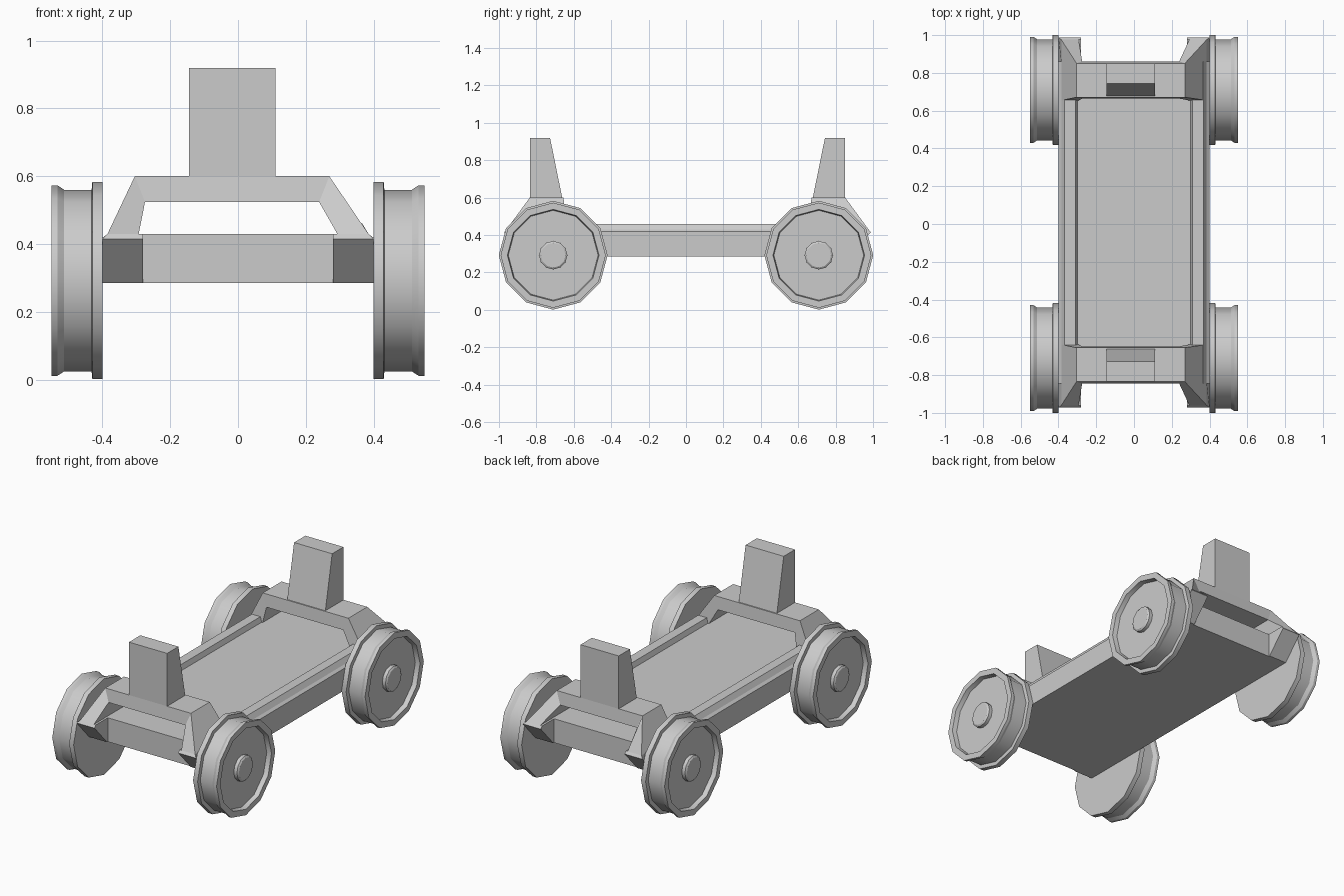
import bpy, bmesh, math

if "Cube" in bpy.data.objects:
    bpy.data.objects.remove(bpy.data.objects["Cube"])

YC = 0.008  # chassis mirror plane in y


def make(name, bm):
    bmesh.ops.remove_doubles(bm, verts=bm.verts, dist=1e-5)
    bmesh.ops.recalc_face_normals(bm, faces=bm.faces)
    me = bpy.data.meshes.new(name)
    bm.to_mesh(me)
    bm.free()
    ob = bpy.data.objects.new(name, me)
    bpy.context.collection.objects.link(ob)
    return ob


def loft(name, sections):
    """Solid skinned through a list of matching cross-sections."""
    bm = bmesh.new()
    rings = [[bm.verts.new(p) for p in s] for s in sections]
    n = len(rings[0])
    for a, b in zip(rings, rings[1:]):
        for i in range(n):
            j = (i + 1) % n
            bm.faces.new((a[i], a[j], b[j], b[i]))
    bm.faces.new(rings[0])
    bm.faces.new(rings[-1])
    return make(name, bm)


def end_y(y, end):
    """Mirror a front-end y to the back end when end is 1."""
    return y if end < 0 else 2 * YC - y


# Deck with raised side rails, one profile run front to back
half = [(0.40, 0.285), (0.40, 0.418), (0.385, 0.43), (0.367, 0.46), (0.31, 0.46), (0.30, 0.43)]
profile = half + [(-x, z) for x, z in reversed(half)]
loft("deck", [[(x, y, z) for x, z in profile] for y in (YC - 0.853, YC + 0.853)])

for end, label in ((-1, "front"), (1, "back")):
    # Wedge-ended bumper arms at the corners
    for s, side in ((-1, "left"), (1, "right")):
        arm = [(-0.84, 0.285), (-0.852, 0.285), (-0.972, 0.415), (-0.96, 0.43), (-0.84, 0.43)]
        loft(f"{label}_{side}_arm",
             [[(s * (x - (t if z > 0.42 else 0)), end_y(y, end), z) for y, z in arm]
              for x, t in ((0.28, 0), (0.40, 0.015))])

    # Arch frame: foot, corner, corner, foot
    foot = [(0.385, -0.96, 0.43), (0.293, -0.96, 0.43), (0.293, -0.638, 0.43), (0.385, -0.638, 0.43)]
    corner = [(0.287, -0.835, 0.60), (0.257, -0.845, 0.524), (0.257, -0.648, 0.524), (0.287, -0.655, 0.60)]
    sections = [[(s * x + dx, end_y(y, end), z) for x, y, z in sec]
                for sec, s, dx in ((foot, 1, 0), (corner, 1, -0.0175),
                                   (corner, -1, -0.0175), (foot, -1, 0))]
    loft(f"{label}_arch", sections)

    # Tapered upright block
    block = [(-0.835, 0.59), (-0.835, 0.92), (-0.727, 0.92), (-0.66, 0.59)]
    loft(f"{label}_upright", [[(x, end_y(y, end), z) for y, z in block] for x in (-0.145, 0.11)])

# Flanged wheels: 12-sided revolved profile (x, radius)
wheel = [(0.40, 0), (0.40, 0.291), (0.43, 0.291), (0.432, 0.268), (0.513, 0.268),
         (0.533, 0.281), (0.55, 0.281), (0.55, 0.245), (0.522, 0.24),
         (0.522, 0.076), (0.543, 0.076), (0.55, 0.066), (0.55, 0)]
for y, label in ((-0.71, "front"), (0.71, "back")):
    for s, side in ((-1, "left"), (1, "right")):
        bm = bmesh.new()
        vs = [bm.verts.new((s * x, y, 0.292 + r)) for x, r in wheel]
        edges = [bm.edges.new(p) for p in zip(vs, vs[1:])]
        bmesh.ops.spin(bm, geom=vs + edges, cent=(0, y, 0.292), axis=(1, 0, 0),
                       angle=2 * math.pi, steps=12, use_merge=True)
        ob = make(f"{label}_{side}_wheel", bm)
        bpy.ops.object.select_all(action='DESELECT')
        ob.select_set(True)
        bpy.context.view_layer.objects.active = ob
        bpy.ops.object.shade_smooth_by_angle(angle=math.radians(32))
